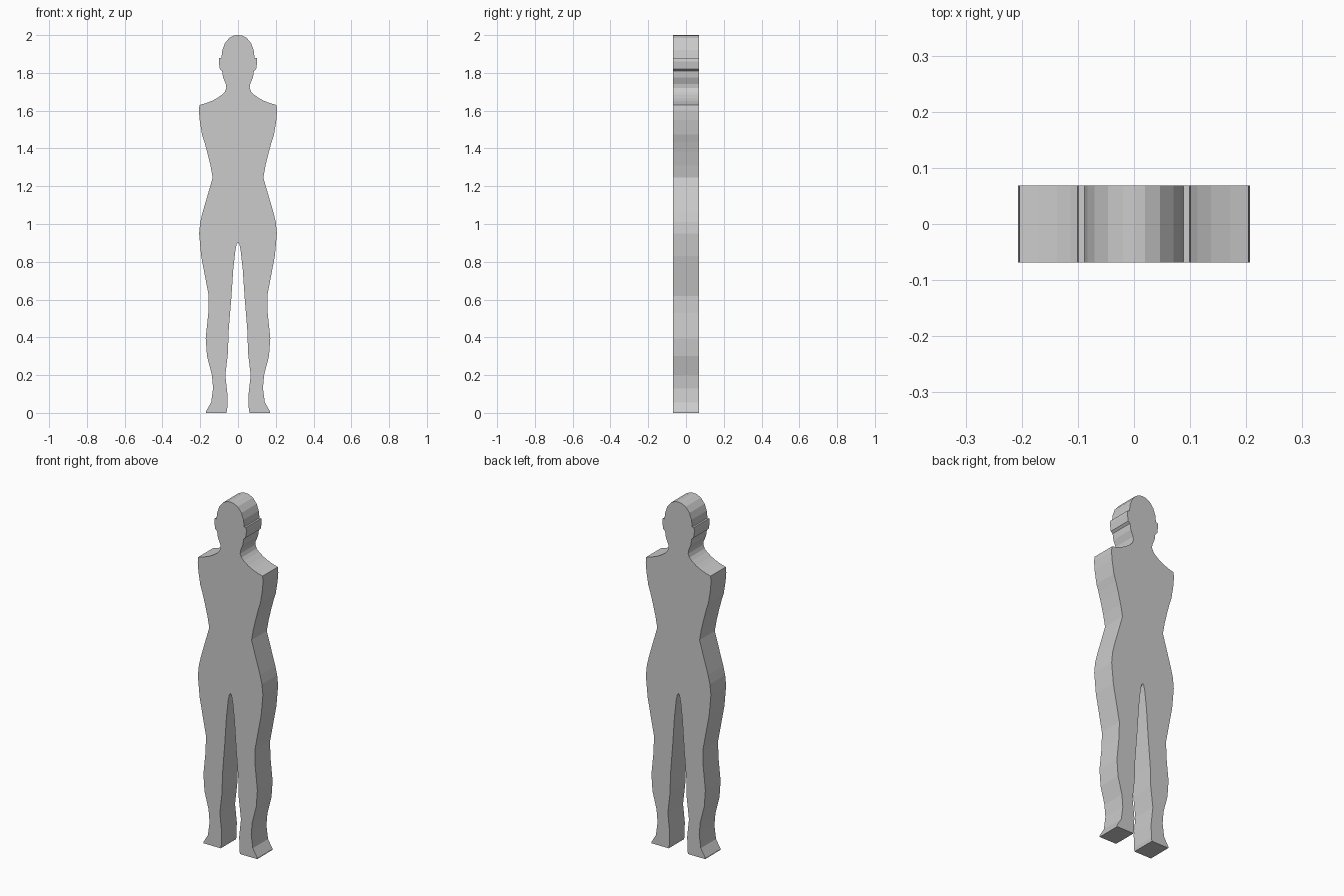
import bpy
import bmesh

cube = bpy.data.objects.get("Cube")
if cube:
    bpy.data.objects.remove(cube, do_unlink=True)

HALF_DEPTH = 0.069

# Half outline of the standing figure, as (x, z)
head = [(0, 2), (.02, 1.998), (.046, 1.985), (.07, 1.956), (.083, 1.92), (.088, 1.88)]
ear = [(.099, 1.88), (.102, 1.86), (.096, 1.82), (.084, 1.81)]
neck = [(.079, 1.775), (.064, 1.74), (.062, 1.72), (.07, 1.7)]
shoulder = [(.085, 1.685), (.113, 1.665), (.137, 1.652), (.172, 1.639), (.204, 1.63)]
torso = [(.207, 1.6), (.203, 1.55), (.191, 1.475), (.178, 1.435), (.163, 1.38),
         (.146, 1.31), (.134, 1.245)]
hip = [(.188, 1.06), (.2, 1.01), (.206, .95), (.195, .83)]
outer_leg = [(.155, .62), (.157, .53), (.171, .395), (.164, .3), (.138, .2), (.132, .13)]
foot = [(.142, .055), (.17, .008), (.17, 0), (.061, 0), (.057, .02), (.056, .1)]
inner_leg = [(.067, .2), (.053, .32), (.05, .43), (.036, .6), (.025, .76), (.014, .86),
             (.007, .893), (0, .903)]
half = head + ear + neck + shoulder + torso + hip + outer_leg + foot + inner_leg

# Mirror the half outline into one closed loop
outline = half + [(-x, z) for x, z in reversed(half[1:-1])]

# Extrude the outline into a flat slab
bm = bmesh.new()
front = bm.faces.new([bm.verts.new((x, -HALF_DEPTH, z)) for x, z in outline])
slab = bmesh.ops.extrude_face_region(bm, geom=[front], use_keep_orig=True)
back_verts = [v for v in slab["geom"] if isinstance(v, bmesh.types.BMVert)]
bmesh.ops.translate(bm, verts=back_verts, vec=(0, 2 * HALF_DEPTH, 0))
bmesh.ops.recalc_face_normals(bm, faces=bm.faces)
mesh = bpy.data.meshes.new("standing_figure")
bm.to_mesh(mesh)
bm.free()

# Plain grey colour
grey = bpy.data.materials.new("light grey")
grey.use_nodes = True
colour = (.6, .6, .6, 1)
grey.diffuse_color = colour
grey.node_tree.nodes["Principled BSDF"].inputs["Base Color"].default_value = colour
mesh.materials.append(grey)

figure = bpy.data.objects.new("standing_figure", mesh)
bpy.context.collection.objects.link(figure)
